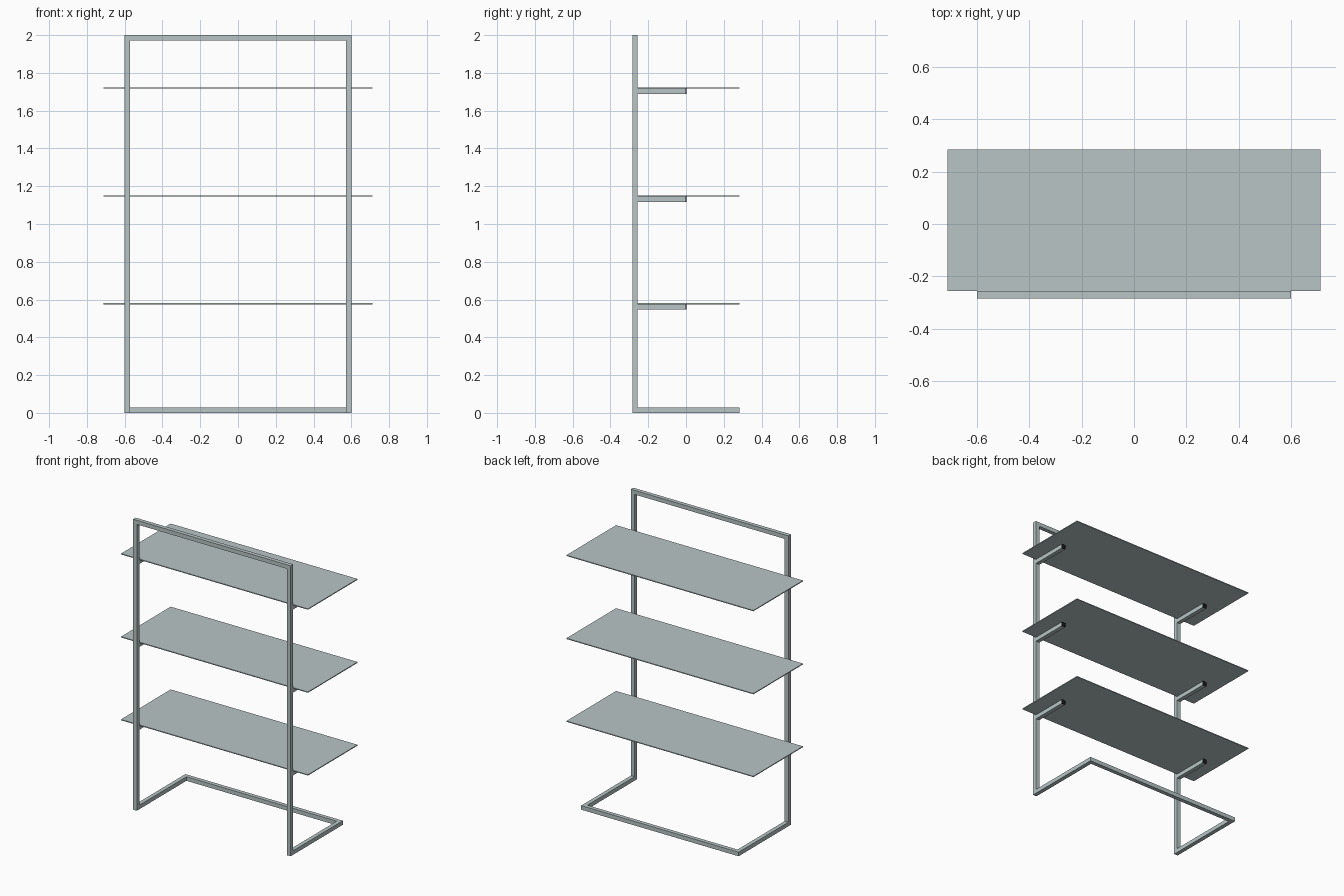
import bpy

if "Cube" in bpy.data.objects:
    bpy.data.objects.remove(bpy.data.objects["Cube"])

# Main dimensions
T = 0.028            # square tube size
HX, HY, H = 0.6, 0.284, 2.0
SHELF_T = 0.006
SHELF_TOPS = (0.581, 1.151, 1.723)


def material(name, colour):
    m = bpy.data.materials.new(name)
    m.diffuse_color = (*colour, 1)
    m.use_nodes = True
    m.node_tree.nodes["Principled BSDF"].inputs["Base Color"].default_value = m.diffuse_color
    return m


STEEL = material("pale grey green", (0.48, 0.56, 0.56))
BLACK = material("black plug", (0.01, 0.01, 0.012))


def box(name, x, y, z, mat=STEEL):
    """Box from (min, max) ranges on each axis."""
    spans = (x, y, z)
    bpy.ops.mesh.primitive_cube_add(size=1, location=[(a + b) / 2 for a, b in spans])
    ob = bpy.context.object
    ob.scale = [b - a for a, b in spans]
    bpy.ops.object.transform_apply(location=False, rotation=False, scale=True)
    ob.name = name
    ob.data.materials.append(mat)
    return ob


# Upright frame and floor frame cross bars
post_y = (-HY, -HY + T)
inner = (-HX + T, HX - T)
box("top_bar", inner, post_y, (H - T, H))
box("floor_back_bar", inner, (HY - T, HY), (0, T))

for side, x in (("left", (-HX, -HX + T)), ("right", (HX - T, HX))):
    box(side + "_post", x, post_y, (0, H))
    box(side + "_floor_bar", x, (post_y[1], HY), (0, T))
    # Shelf brackets with black end plugs
    for i, top in enumerate(SHELF_TOPS, 1):
        z = (top - SHELF_T - T, top - SHELF_T)
        box(f"{side}_bracket_{i}", x, (post_y[1], -0.003), z)
        box(f"{side}_bracket_plug_{i}", x, (-0.003, 0.002), z, BLACK)

# Shelves
for i, top in enumerate(SHELF_TOPS, 1):
    box(f"shelf_{i}", (-0.712, 0.712), (post_y[1], HY), (top - SHELF_T, top))
